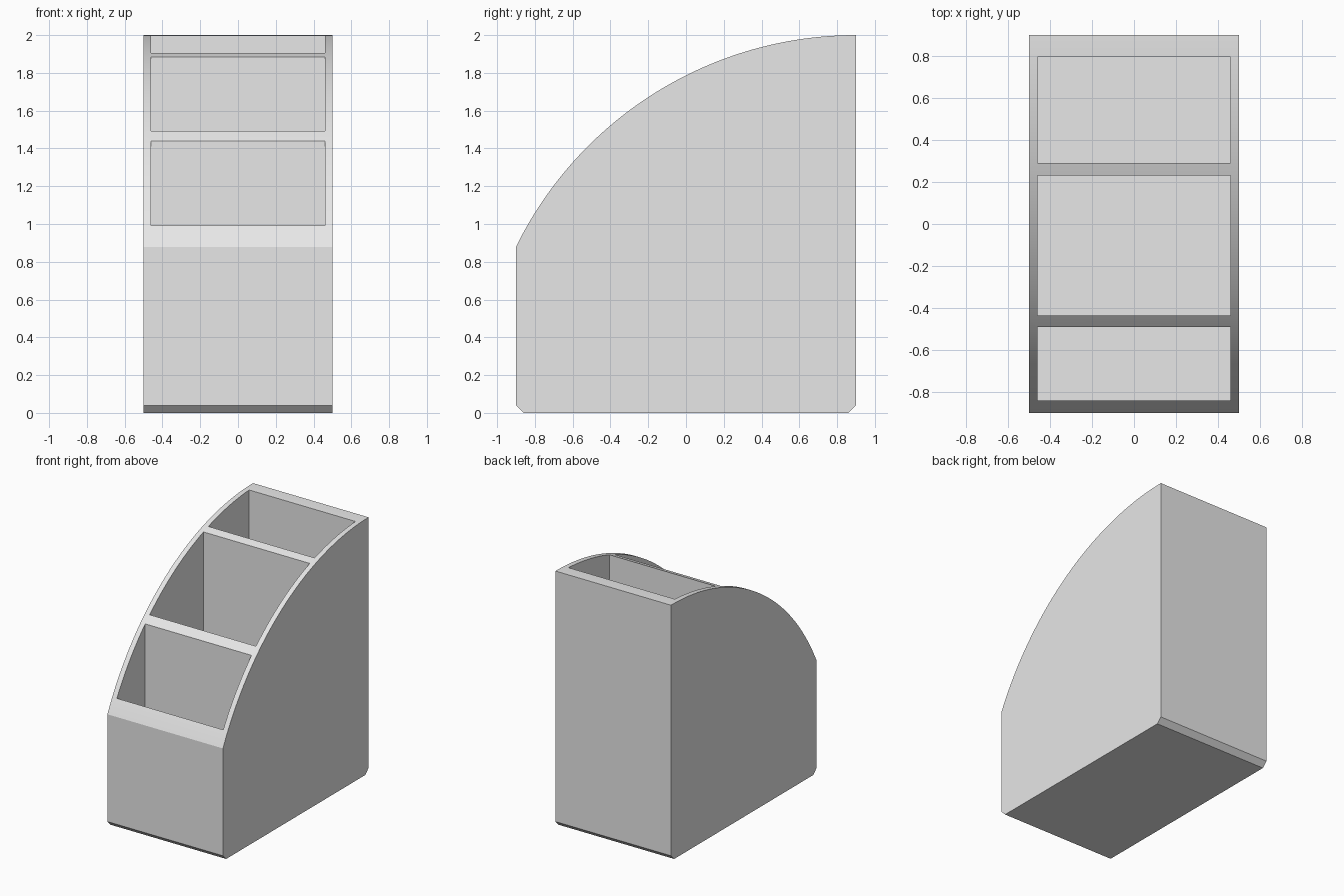
import bpy, bmesh, math

if "Cube" in bpy.data.objects:
    bpy.data.objects.remove(bpy.data.objects["Cube"])

HALF_W, HALF_D = 0.5, 0.9      # outer half width and half depth
RADIUS, ARC_Z = 2.006, -0.006  # curved top, centred above the back edge
CHAMFER = 0.04
FLOOR = 0.06
SEGMENTS = 48

grey = bpy.data.materials.new("light grey")
grey.diffuse_color = (0.8, 0.8, 0.8, 1)
grey.use_nodes = True
grey.node_tree.nodes["Principled BSDF"].inputs["Base Color"].default_value = grey.diffuse_color


def prism(name, profile, half_width):
    """Extrude a closed (y, z) profile along x."""
    bm = bmesh.new()
    face = bm.faces.new([bm.verts.new((-half_width, y, z)) for y, z in profile])
    ext = bmesh.ops.extrude_face_region(bm, geom=[face])
    moved = [v for v in ext["geom"] if isinstance(v, bmesh.types.BMVert)]
    bmesh.ops.translate(bm, verts=moved, vec=(2 * half_width, 0, 0))
    bmesh.ops.recalc_face_normals(bm, faces=bm.faces)
    mesh = bpy.data.meshes.new(name)
    bm.to_mesh(mesh)
    bm.free()
    mesh.materials.append(grey)
    obj = bpy.data.objects.new(name, mesh)
    bpy.context.collection.objects.link(obj)
    return obj


# Body: chamfered foot at front and back, quarter-round top
profile = [(-HALF_D + CHAMFER, 0), (HALF_D - CHAMFER, 0), (HALF_D, CHAMFER)]
sweep = math.asin(2 * HALF_D / RADIUS)
for i in range(SEGMENTS + 1):
    a = sweep * i / SEGMENTS
    profile.append((HALF_D - RADIUS * math.sin(a), ARC_Z + RADIUS * math.cos(a)))
profile.append((-HALF_D, CHAMFER))
body = prism("organizer_body", profile, HALF_W)

# Three open pockets, front to back
bpy.context.view_layer.objects.active = body
body.select_set(True)
for y0, y1 in [(-0.84, -0.49), (-0.435, 0.23), (0.29, 0.795)]:
    cutter = prism("pocket_cutter", [(y0, FLOOR), (y1, FLOOR), (y1, 2.3), (y0, 2.3)], 0.46)
    cutter.hide_render = True
    cut = body.modifiers.new("pocket", "BOOLEAN")
    cut.operation = "DIFFERENCE"
    cut.solver = "EXACT"
    cut.object = cutter
    bpy.ops.object.modifier_apply(modifier=cut.name)
    bpy.data.objects.remove(cutter)

# Smooth curve, crisp corners
bpy.ops.object.shade_smooth_by_angle(angle=math.radians(20))
